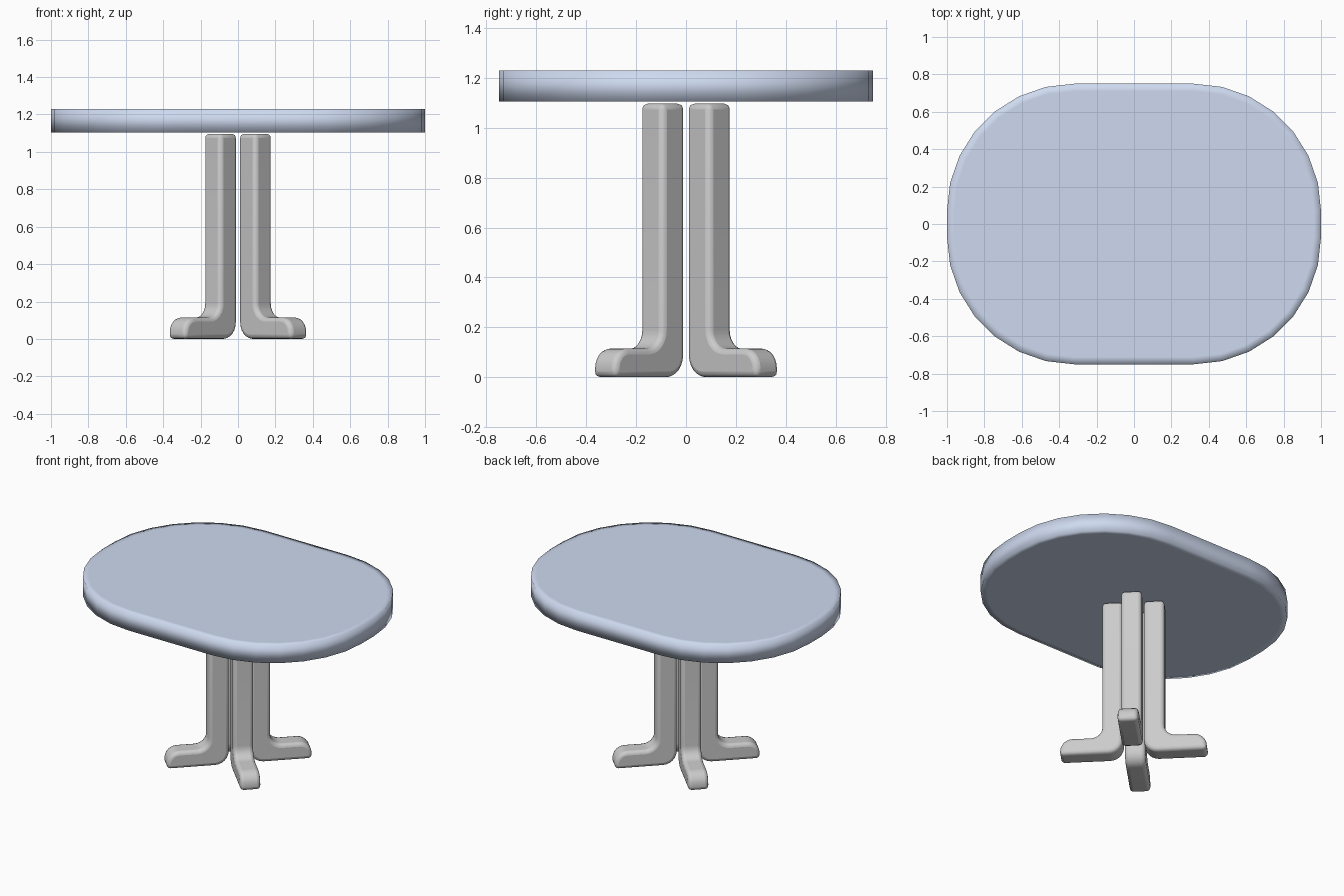
import bpy, bmesh
from math import sin, cos, pi, radians
from mathutils import Matrix

if "Cube" in bpy.data.objects:
    bpy.data.objects.remove(bpy.data.objects["Cube"])


def arc(cx, cy, r, a0, a1, n):
    """Points on a circular arc, angles in degrees."""
    return [(cx + r * cos(radians(a0 + (a1 - a0) * i / n)),
             cy + r * sin(radians(a0 + (a1 - a0) * i / n))) for i in range(n + 1)]


def add_object(name, bm):
    bmesh.ops.recalc_face_normals(bm, faces=bm.faces)
    mesh = bpy.data.meshes.new(name)
    bm.to_mesh(mesh)
    bm.free()
    ob = bpy.data.objects.new(name, mesh)
    bpy.context.collection.objects.link(ob)
    return ob


def extrude_profile(points, offset):
    """Closed prism from a 3D outline."""
    bm = bmesh.new()
    face = bm.faces.new([bm.verts.new(p) for p in points])
    ext = bmesh.ops.extrude_face_region(bm, geom=[face], use_keep_orig=True)
    bmesh.ops.translate(bm, vec=offset,
                        verts=[v for v in ext["geom"] if isinstance(v, bmesh.types.BMVert)])
    return bm


def smooth(ob, angle):
    bpy.ops.object.select_all(action='DESELECT')
    ob.select_set(True)
    bpy.context.view_layer.objects.active = ob
    bpy.ops.object.shade_smooth_by_angle(angle=radians(angle))


# Tabletop: rounded slab, seven segments per corner
R, CX, CY = 0.68, 0.32, 0.07
outline = []
for sx, sy, a in ((1, 1, 0), (-1, 1, 90), (-1, -1, 180), (1, -1, 270)):
    outline += arc(sx * CX, sy * CY, R, a, a + 90, 7)
bm = extrude_profile([(x, y, 1.105) for x, y in outline], (0, 0, 0.125))
# Narrow inset ring on both faces keeps the flat areas clean under smooth shading
caps = [f for f in bm.faces if len(f.verts) > 4]
bmesh.ops.inset_individual(bm, faces=caps, thickness=0.04)
top = add_object("tabletop", bm)
smooth(top, 180)
blue = bpy.data.materials.new("pale_blue")
blue.diffuse_color = (0.62, 0.70, 0.87, 1)
blue.use_nodes = True
blue.node_tree.nodes["Principled BSDF"].inputs["Base Color"].default_value = blue.diffuse_color
top.data.materials.append(blue)

# Leg: L-shaped side profile (radial distance, height)
W, BEVEL = 0.13, 0.023
IN, OUT, TIP, FOOT, TOP = 0.067, 0.197, 0.465, 0.115, 1.097
profile = [(IN, TOP)]
profile += arc(IN + 0.09, 0.09, 0.09, 180, 270, 6)                    # heel
profile += [(TIP, 0)]
profile += arc(TIP - 0.08, FOOT - 0.08, 0.08, 0, 90, 6)               # toe
profile += arc(OUT + 0.075, FOOT + 0.075, 0.075, 270, 180, 6)         # ankle
profile += [(OUT, TOP)]

# Four legs on the diagonals, feet pointing outwards
names = ("back_right_leg", "back_left_leg", "front_left_leg", "front_right_leg")
for i, name in enumerate(names):
    bm = extrude_profile([(r, -W / 2, z) for r, z in profile], (0, W, 0))
    bmesh.ops.rotate(bm, verts=bm.verts, cent=(0, 0, 0),
                     matrix=Matrix.Rotation(pi / 4 + i * pi / 2, 3, 'Z'))
    leg = add_object(name, bm)
    smooth(leg, 40)
    mod = leg.modifiers.new("rounded_edges", 'BEVEL')
    mod.width, mod.segments = BEVEL, 3
    mod.limit_method, mod.angle_limit = 'ANGLE', radians(40)
    mod.use_clamp_overlap = False
    mod.harden_normals = False
